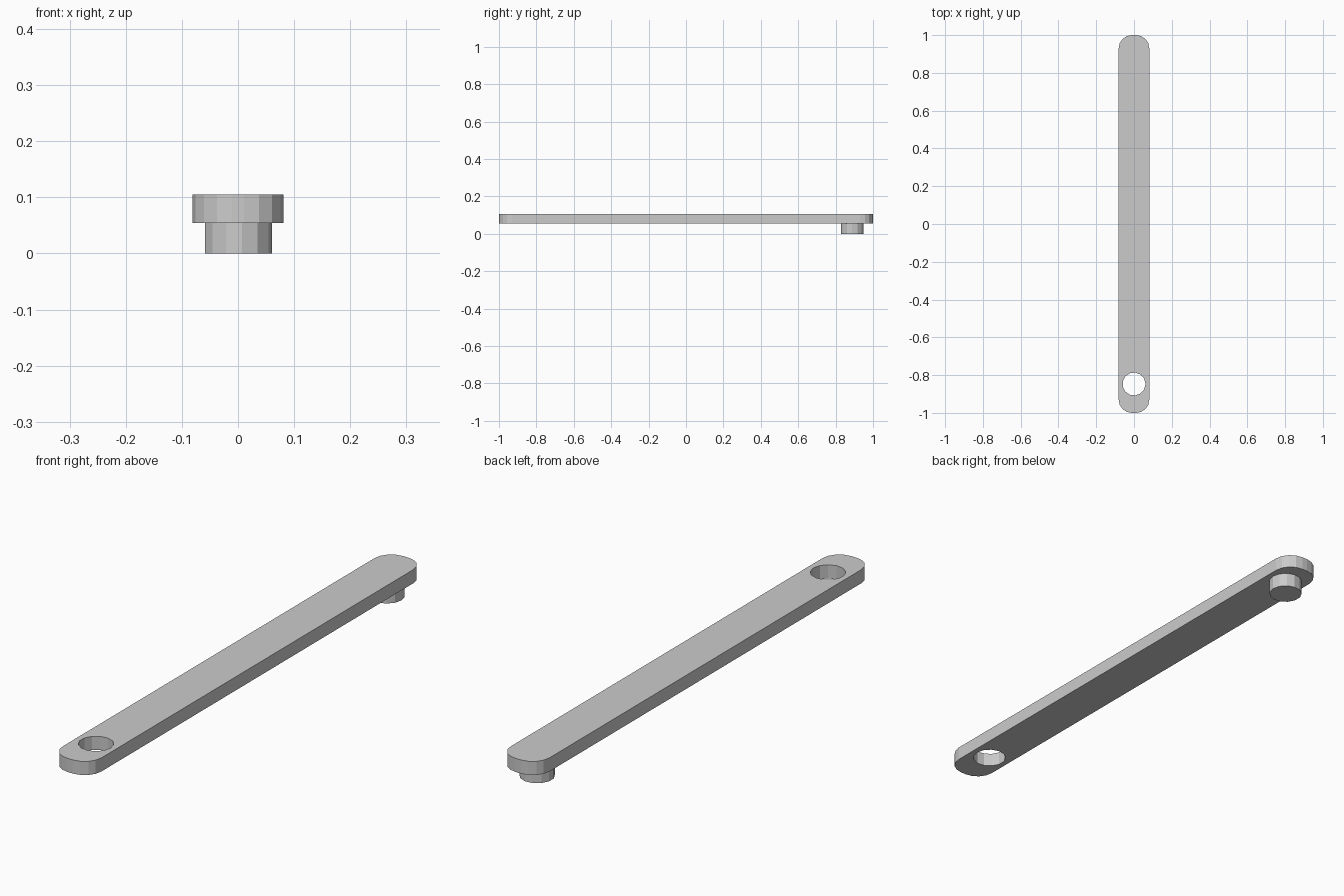
import bpy
from math import cos, sin, pi

cube = bpy.data.objects.get("Cube")
if cube:
    bpy.data.objects.remove(cube, do_unlink=True)

grey = bpy.data.materials.new("plain grey")
grey.use_nodes = True
color = (0.6, 0.6, 0.6, 1)
grey.diffuse_color = color
grey.node_tree.nodes["Principled BSDF"].inputs["Base Color"].default_value = color

HALF_W, HALF_L, CORNER = 0.081, 1.0, 0.07
BOTTOM, TOP = 0.054, 0.1055


def arc(cx, cy, r, start, step, count):
    return [(cx + r * cos(start + i * step), cy + r * sin(start + i * step))
            for i in range(count)]


def prism(name, outline, z0, z1):
    """Extrude a closed counter-clockwise outline between two heights."""
    n = len(outline)
    verts = [(x, y, z) for z in (z0, z1) for x, y in outline]
    faces = [list(range(n))[::-1], list(range(n, 2 * n))]
    faces += [(i, (i + 1) % n, n + (i + 1) % n, n + i) for i in range(n)]
    mesh = bpy.data.meshes.new(name)
    mesh.from_pydata(verts, [], faces)
    mesh.materials.append(grey)
    obj = bpy.data.objects.new(name, mesh)
    bpy.context.collection.objects.link(obj)
    return obj


def round_outline(y, r):
    return arc(0, y, r, 0, 2 * pi / 13, 13)


# Bar with four rounded corners
outline = []
for quarter, (sx, sy) in enumerate([(1, 1), (-1, 1), (-1, -1), (1, -1)]):
    outline += arc(sx * (HALF_W - CORNER), sy * (HALF_L - CORNER),
                   CORNER, quarter * pi / 2, pi / 8, 5)
bar = prism("bar", outline, BOTTOM, TOP)

# Round through-hole near the front end
cutter = prism("hole_cutter", round_outline(-0.847, 0.061), 0, 0.2)
cutter.hide_render = True
cutter.hide_viewport = True
cutter.display_type = 'WIRE'
cut = bar.modifiers.new("hole", 'BOOLEAN')
cut.operation = 'DIFFERENCE'
cut.solver = 'EXACT'
cut.object = cutter

# Pin under the back end
prism("pin", round_outline(0.888, 0.061), 0, BOTTOM)
